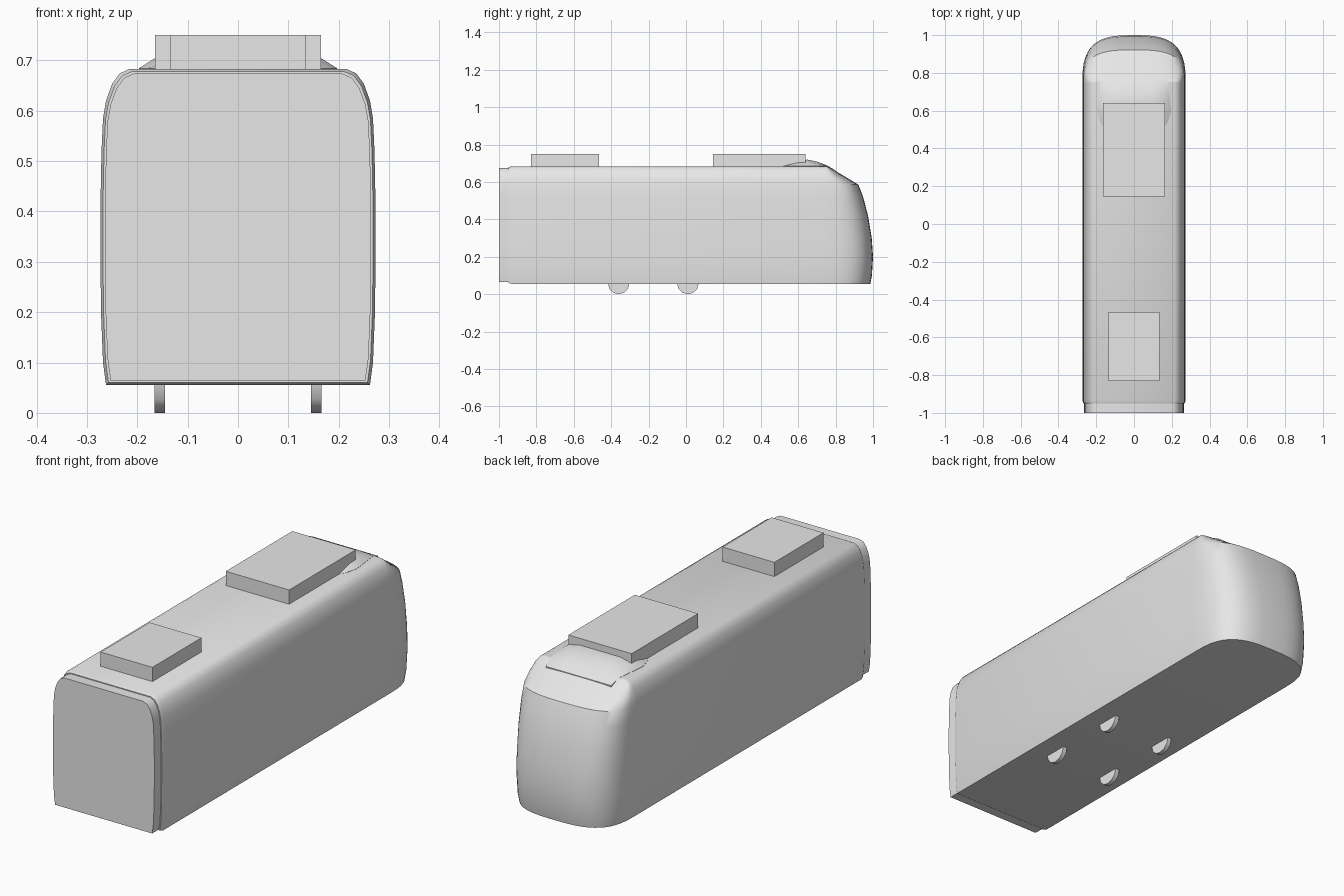
import bpy, math

cube = bpy.data.objects.get("Cube")
if cube:
    bpy.data.objects.remove(cube, do_unlink=True)

grey = bpy.data.materials.new("plain grey")
grey.use_nodes = True
GREY = (0.8, 0.8, 0.8, 1)
grey.diffuse_color = GREY
grey.node_tree.nodes["Principled BSDF"].inputs["Base Color"].default_value = GREY


def loft(name, rings, smooth=True):
    """Closed skin through rings of equal point count, capped at both ends."""
    n = len(rings[0])
    verts = [p for ring in rings for p in ring]
    faces = [(r * n + i, r * n + (i + 1) % n, (r + 1) * n + (i + 1) % n, (r + 1) * n + i)
             for r in range(len(rings) - 1) for i in range(n)]
    faces += [tuple(reversed(range(n))), tuple(range(len(verts) - n, len(verts)))]
    mesh = bpy.data.meshes.new(name)
    mesh.from_pydata(verts, [], faces)
    mesh.materials.append(grey)
    ob = bpy.data.objects.new(name, mesh)
    bpy.context.collection.objects.link(ob)
    bpy.ops.object.select_all(action='DESELECT')
    ob.select_set(True)
    bpy.context.view_layer.objects.active = ob
    bpy.ops.object.mode_set(mode='EDIT')
    bpy.ops.mesh.select_all(action='SELECT')
    bpy.ops.mesh.normals_make_consistent(inside=False)
    bpy.ops.object.mode_set(mode='OBJECT')
    if smooth:
        bpy.ops.object.shade_smooth_by_angle(angle=math.radians(32))
    return ob


def box(name, x, y0, y1, z0, z1):
    return loft(name, [[(-x, y0, z), (x, y0, z), (x, y1, z), (-x, y1, z)] for z in (z0, z1)], False)


# Half cross-section of the carriage: half width and height
SIDE = [(0.262, 0.055), (0.268, 0.10), (0.272, 0.2), (0.273, 0.3), (0.273, 0.42), (0.271, 0.52),
        (0.268, 0.585), (0.262, 0.62), (0.25, 0.653), (0.235, 0.674), (0.215, 0.683)]


def section(y, inset=0.0):
    mid = 0.369
    half = [(x - inset, mid + (z - mid) * (1 - inset / 0.314)) for x, z in SIDE]
    return [(x, y, z) for x, z in half] + [(-x, y, z) for x, z in reversed(half)]


# Carriage body and the slightly smaller end collar
loft("carriage_body", [section(-0.95, 0.005), section(-0.935), section(0.75)])
loft("end_collar", [section(-1.0, 0.009), section(-0.94, 0.009)])

# Rounded nose, stacked from plan outlines
FRONT = [0.985, 0.994, 1.0, 0.993, 0.973, 0.947, 0.922, 0.865, 0.81, 0.775, 0.757]


def plan(w, z, front):
    pts = []
    for i in range(25):
        a = math.pi * i / 24
        c, s = math.cos(a), max(0.0, math.sin(a))
        pts.append((math.copysign(abs(c) ** 0.667, c) * w, 0.75 + (front - 0.75) * s ** 0.667, z))
    return pts


loft("nose", [plan(w, z, f) for (w, z), f in zip(SIDE, FRONT)])

# Low fairing that carries the nose slope onto the roof
rings = []
for y, w, h in [(0.50, 0.15, 0.683), (0.54, 0.18, 0.70), (0.60, 0.197, 0.715), (0.65, 0.192, 0.719),
                (0.70, 0.186, 0.709), (0.75, 0.18, 0.69), (0.80, 0.17, 0.662)]:
    half = [(w, 0.65), (w, min(h, 0.684)), (w * 0.85, 0.4 * min(h, 0.684) + 0.6 * h), (w * 0.55, h)]
    rings.append([(x, y, z) for x, z in half] + [(-x, y, z) for x, z in reversed(half)])
loft("roof_fairing", rings)

# Roof equipment boxes
box("front_roof_unit", 0.165, 0.145, 0.64, 0.67, 0.75)
box("rear_roof_unit", 0.135, -0.83, -0.465, 0.67, 0.75)

# Wheels showing below the floor
for side, sx in (("left", 1), ("right", -1)):
    for end, cy in (("front", -0.36), ("back", 0.01)):
        disc = [(cy + 0.057 * math.cos(a), 0.055 + 0.055 * math.sin(a))
                for a in (math.pi * (1 + i / 6) for i in range(7))]
        loft(f"{side}_{end}_wheel", [[(x, y, z) for y, z in disc]
                                    for x in (sx * 0.145, sx * 0.166)])
